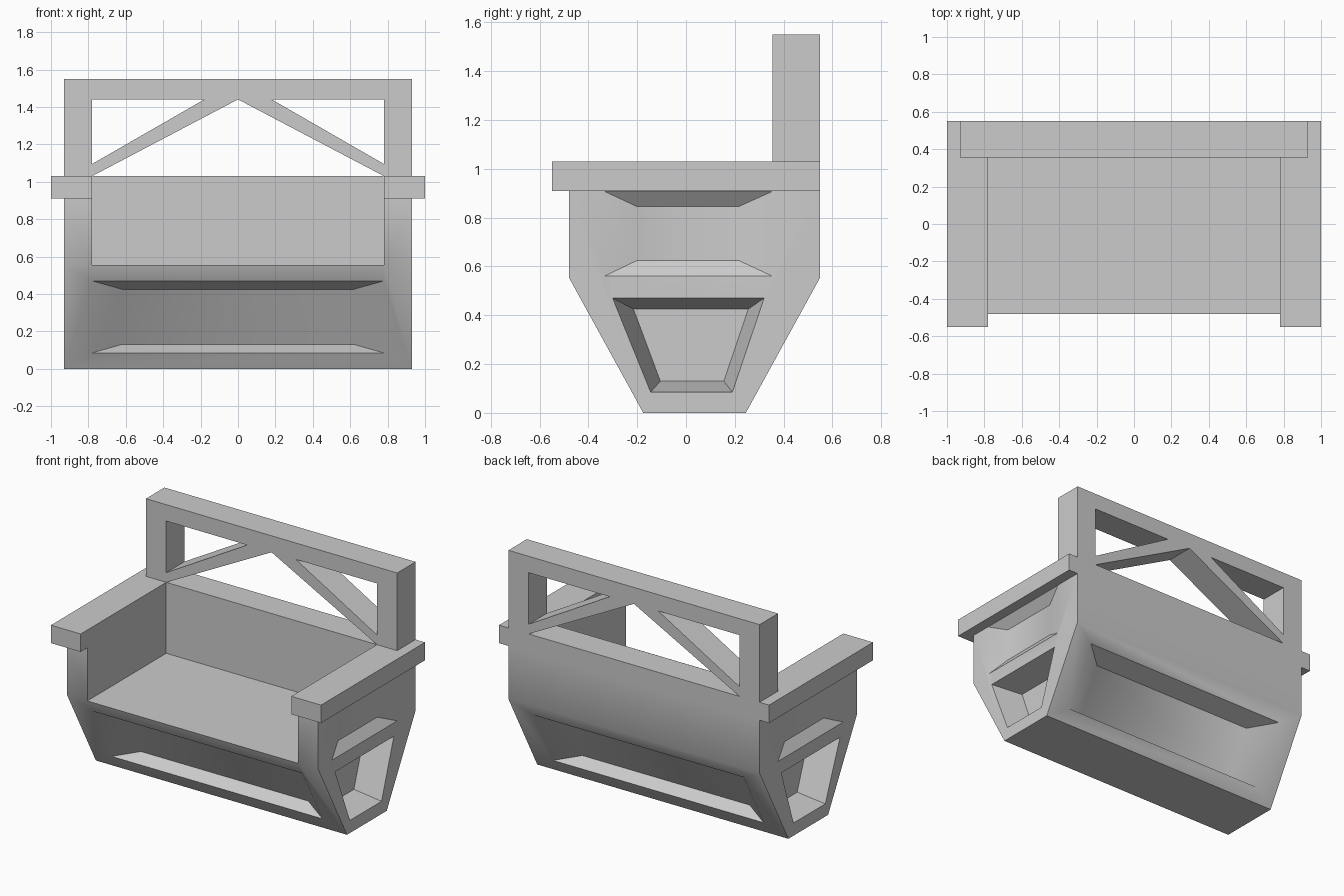
import bpy, bmesh
from math import radians

if "Cube" in bpy.data.objects:
    bpy.data.objects.remove(bpy.data.objects["Cube"])


def loft(name, a, b):
    """Solid between two matching 3D loops."""
    bm = bmesh.new()
    va = [bm.verts.new(p) for p in a]
    vb = [bm.verts.new(p) for p in b]
    bm.faces.new(va)
    bm.faces.new(vb)
    n = len(a)
    for i in range(n):
        j = (i + 1) % n
        bm.faces.new((va[i], va[j], vb[j], vb[i]))
    bmesh.ops.recalc_face_normals(bm, faces=bm.faces[:])
    me = bpy.data.meshes.new(name)
    bm.to_mesh(me)
    bm.free()
    ob = bpy.data.objects.new(name, me)
    bpy.context.collection.objects.link(ob)
    return ob


def prism_x(name, prof, x0, x1):
    return loft(name, [(x0, y, z) for y, z in prof], [(x1, y, z) for y, z in prof])


def prism_y(name, prof, y0, y1):
    return loft(name, [(x, y0, z) for x, z in prof], [(x, y1, z) for x, z in prof])


def rect(a0, a1, b0, b1):
    return [(a0, b0), (a1, b0), (a1, b1), (a0, b1)]


def cut(ob, cutter):
    cutter.hide_render = True
    mod = ob.modifiers.new("cut", 'BOOLEAN')
    mod.operation = 'DIFFERENCE'
    mod.solver = 'EXACT'
    mod.object = cutter
    bpy.context.view_layer.objects.active = ob
    bpy.ops.object.modifier_apply(modifier=mod.name)
    bpy.data.objects.remove(cutter)


def recess(ob, outer, inner):
    """Cut a tapered panel; the mouth is pushed out a little along its taper."""
    mouth = [tuple(o + 0.1 * (o - i) for o, i in zip(p, q)) for p, q in zip(outer, inner)]
    cut(ob, loft("recess_cutter", mouth, inner))


# Body: tapered base, sides and back, with the seat space removed
body = prism_x("bench_body", [(-0.175, 0), (0.245, 0), (0.55, 0.555), (0.55, 0.91),
                              (-0.48, 0.91), (-0.48, 0.555)], -0.93, 0.93)
cut(body, prism_x("seat_cutter", rect(-0.7, 0.355, 0.555, 1.2), -0.78, 0.78))

# Long sloped panels, front and back
for base, s in ((-0.175, -1), (0.245, 1)):
    def on_slope(x, z, depth):
        return (x, base + s * (z * 0.305 / 0.555 - depth), z)
    recess(body,
           [on_slope(x, z, 0) for x, z in rect(-0.78, 0.78, 0.085, 0.47)],
           [on_slope(x, z, 0.105) for x, z in rect(-0.62, 0.62, 0.13, 0.425)])

# End panels: deep trapezoid below, shallow rectangle under the armrest
low_out = [(-0.145, 0.085), (0.19, 0.085), (0.32, 0.47), (-0.30, 0.47)]
low_in = [(-0.105, 0.13), (0.155, 0.13), (0.255, 0.425), (-0.215, 0.425)]
up_out = rect(-0.335, 0.355, 0.56, 0.908)
up_in = rect(-0.20, 0.215, 0.625, 0.845)
for s in (-1, 1):
    for o, i, d in ((low_out, low_in, 0.18), (up_out, up_in, 0.05)):
        recess(body, [(s * 0.93, y, z) for y, z in o],
               [(s * (0.93 - d), y, z) for y, z in i])

# Soft crease where the base meets the upright walls
bpy.ops.object.select_all(action='DESELECT')
body.select_set(True)
bpy.context.view_layer.objects.active = body
bpy.ops.object.shade_smooth_by_angle(angle=radians(30))

# Backrest top and top beam
prism_y("backrest_top", rect(-0.78, 0.78, 0.91, 1.03), 0.355, 0.55)
prism_y("top_beam", rect(-0.93, 0.93, 1.44, 1.55), 0.355, 0.55)

# Armrests, posts and diagonal braces
for side, s in (("left", -1), ("right", 1)):
    prism_x(side + "_armrest", rect(-0.55, 0.55, 0.91, 1.03), s * 0.78, s * 1.0)
    prism_y(side + "_post", rect(s * 0.78, s * 0.93, 1.03, 1.44), 0.355, 0.55)
    prism_y(side + "_brace", [(s * 0.78, 1.03), (s * 0.78, 1.095),
                              (s * 0.18, 1.44), (0, 1.44)], 0.355, 0.55)
